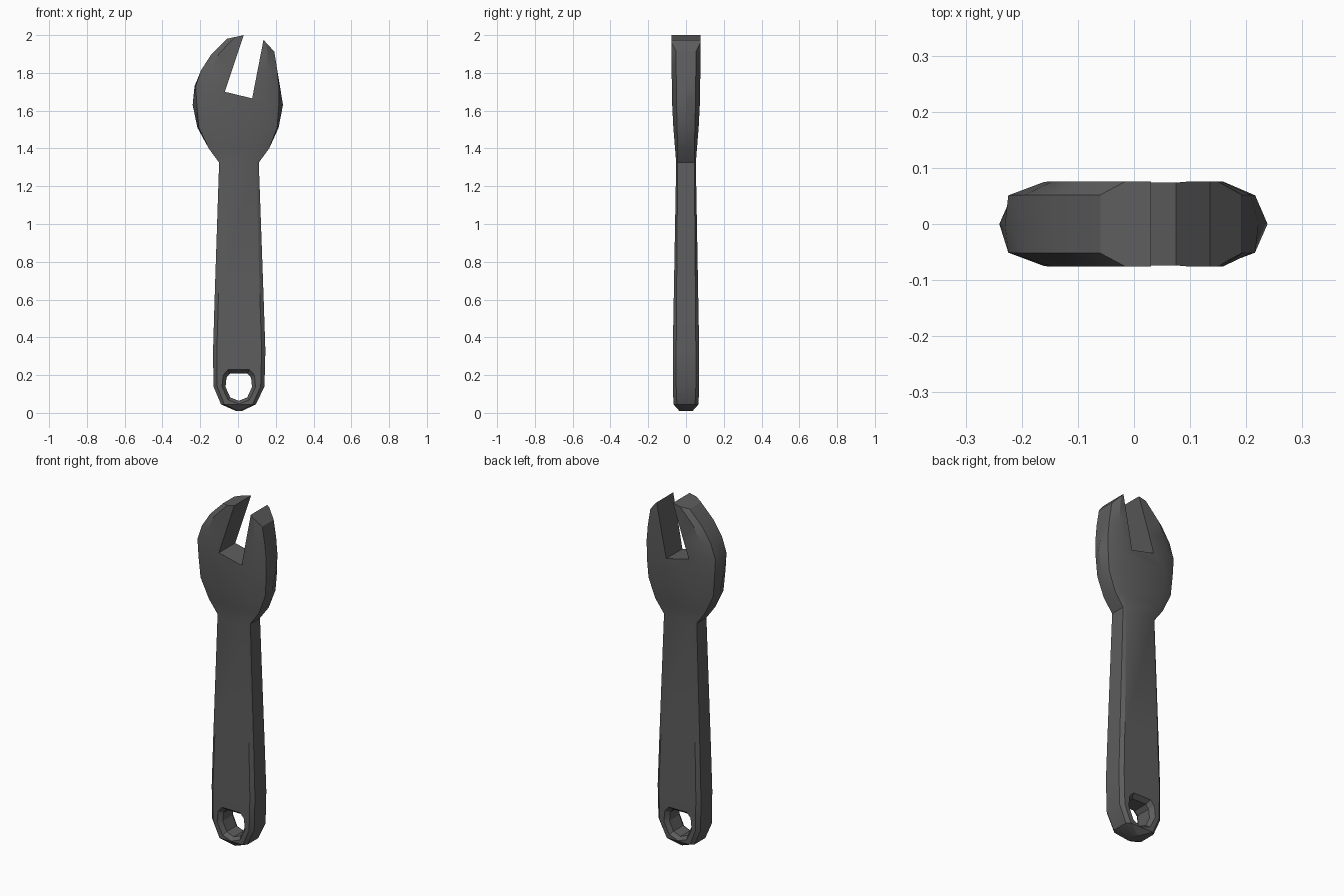
import bpy, bmesh

# z, left x, right x, half thickness, flat-edge y, side ridge inset, face inset
ROWS = [
    (0.010, -0.010, 0.020, 0.035, 0.025, 0.00, 0.010),
    (0.045, -0.090, 0.095, 0.066, 0.048, 0.00, 0.018),
    (0.140, -0.130, 0.140, 0.070, 0.052, 0.00, 0.020),
    (0.330, -0.132, 0.145, 0.070, 0.052, 0.00, 0.020),
    (0.600, -0.124, 0.136, 0.065, 0.050, 0.00, 0.020),
    (1.325, -0.100, 0.110, 0.052, 0.044, 0.00, 0.015),
    (1.400, -0.155, 0.165, 0.058, 0.045, 0.00, 0.045),
    (1.510, -0.215, 0.215, 0.067, 0.047, 0.008, 0.075),
    (1.630, -0.240, 0.238, 0.073, 0.050, 0.022, 0.085),
    (1.730, -0.230, 0.222, 0.075, 0.051, 0.006, 0.070),
    (1.815, -0.195, 0.208, 0.076, 0.052, 0.00, 0.050),
    (1.900, -0.140, 0.194, 0.076, 0.052, 0.00, 0.038),
    (1.980, -0.060, 0.182, 0.076, 0.052, 0.00, 0.035),
    (2.060, 0.020, 0.170, 0.076, 0.052, 0.00, 0.035),
]


def loft(name, rings):
    """Skin a stack of equal-sized closed rings, capping both ends."""
    bm = bmesh.new()
    vs = [[bm.verts.new(p) for p in r] for r in rings]
    n = len(vs[0])
    for a, b in zip(vs, vs[1:]):
        for i in range(n):
            j = (i + 1) % n
            bm.faces.new((a[i], a[j], b[j], b[i]))
    bm.faces.new(vs[0][::-1])
    bm.faces.new(vs[-1])
    bmesh.ops.recalc_face_normals(bm, faces=bm.faces)
    me = bpy.data.meshes.new(name)
    bm.to_mesh(me)
    bm.free()
    ob = bpy.data.objects.new(name, me)
    bpy.context.collection.objects.link(ob)
    return ob


def section(z, l, r, t, e, s, c):
    """Chamfered cross-section of the spanner at one height."""
    return [(l, 0, z), (l + s, -e, z), (l + c, -t, z), (r - c, -t, z),
            (r - s, -e, z), (r, 0, z), (r - s, e, z), (r - c, t, z),
            (l + c, t, z), (l + s, e, z)]


def cut(body, cutter):
    m = body.modifiers.new(cutter.name, 'BOOLEAN')
    m.operation, m.solver, m.object = 'DIFFERENCE', 'EXACT', cutter
    bpy.context.view_layer.objects.active = body
    bpy.ops.object.modifier_apply(modifier=m.name)
    bpy.data.objects.remove(cutter)


# Handle and head in one body
wrench = loft("wrench_body", [section(*r) for r in ROWS])

# Jaw slot together with the slanted tips
jaw = [(-0.35, 1.916), (0.03, 2.0), (-0.07, 1.70), (0.075, 1.665),
       (0.135, 1.975), (0.30, 1.795), (0.30, 2.2), (-0.35, 2.2)]
cut(wrench, loft("jaw_cutter", [[(x, y, z) for x, z in jaw] for y in (-0.2, 0.2)]))

# Hanging hole with a chamfered rim on both faces
hole = [(-0.050, 0.070), (0.065, 0.050), (0.070, 0.000), (0.045, -0.055),
        (0.000, -0.073), (-0.045, -0.055), (-0.070, 0.000), (-0.065, 0.050)]
hole[0] = (-0.045, 0.072)
hole.insert(1, (0.045, 0.072))
hole = hole[:1] + hole[1:]
rings = [[(0.004 + x * k, y, 0.137 + z * k) for x, z in hole]
         for y, k in ((-0.10, 1.60), (-0.045, 1.0), (0.045, 1.0), (0.10, 1.60))]
cut(wrench, loft("hole_cutter", rings))

# Soft faces with crisp chamfers
mat = bpy.data.materials.new("dark_steel")
mat.diffuse_color = (0.11, 0.11, 0.11, 1)
wrench.data.materials.clear()
wrench.data.materials.append(mat)
wrench.select_set(True)
bpy.context.view_layer.objects.active = wrench
bpy.ops.object.shade_smooth_by_angle(angle=0.45)
